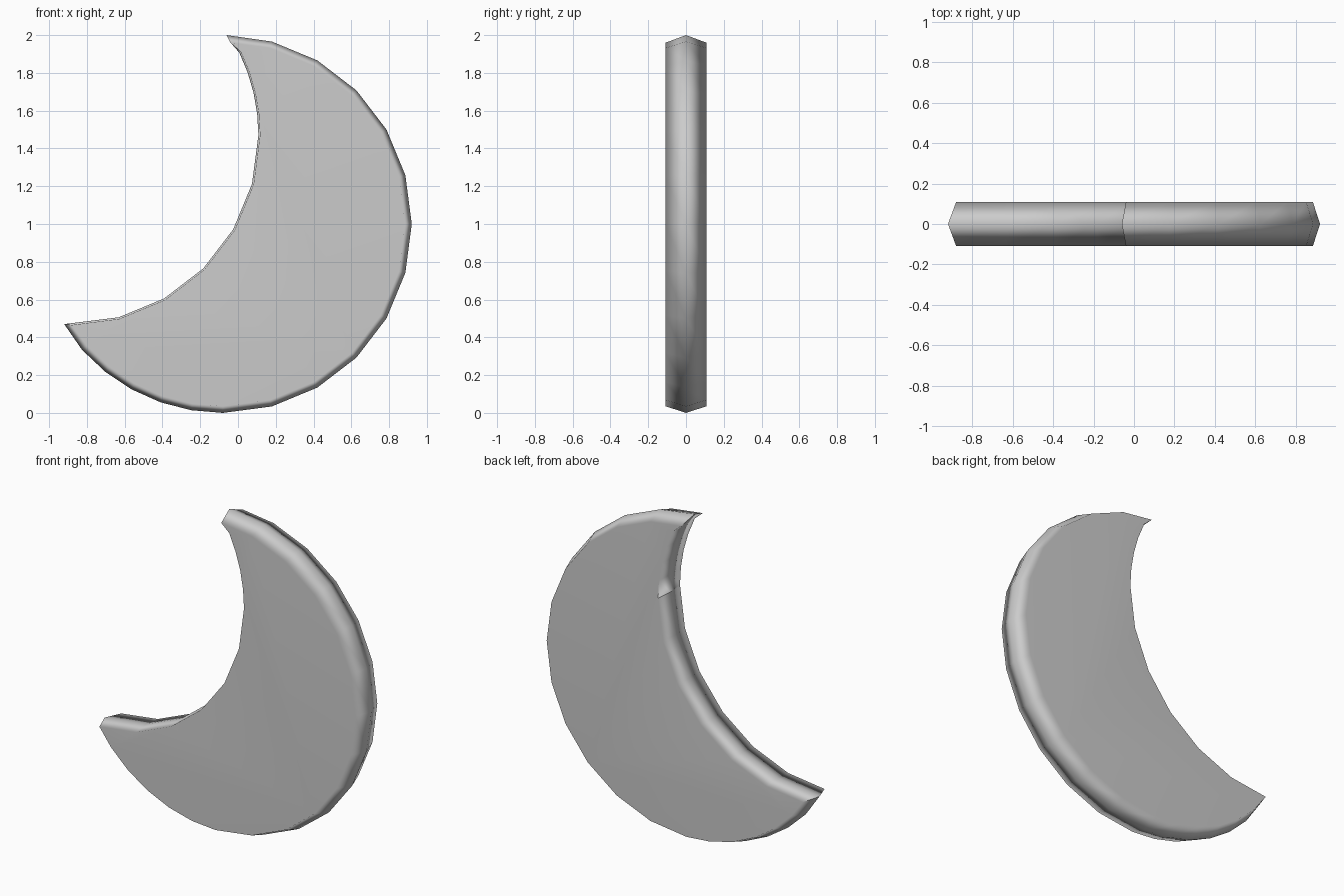
import bpy, bmesh
from math import radians, cos, sin

if "Cube" in bpy.data.objects:
    bpy.data.objects.remove(bpy.data.objects["Cube"])

# Crescent outline: two arcs joined at two pointed tips
OUTER, INNER = (-0.08, 1.0), (-0.89, 1.47)
OUT_ANGLES = [75 - 15 * i for i in range(12)] + [-90 - 9.65 * i for i in range(1, 6)]
IN_ANGLES = [-75 + 15 * i for i in range(6)] + [6.5 * i for i in range(5)]


def arc(centre, radius, angles):
    return [(centre[0] + radius * cos(radians(a)),
             centre[1] + radius * sin(radians(a))) for a in angles]


def outline(r_out, r_in, top_tip, low_tip):
    return ([top_tip] + arc(OUTER, r_out, OUT_ANGLES)
            + [low_tip] + arc(INNER, r_in, IN_ANGLES))


# Widest outline in the middle plane, slightly smaller on front and back
middle = outline(1.0, 0.998, (-0.06, 2.0), (-0.92, 0.47))
face = outline(0.965, 1.007, (-0.04, 1.96), (-0.88, 0.465))

bm = bmesh.new()
rings = [[bm.verts.new((x, y, z)) for x, z in pts]
         for y, pts in ((-0.108, face), (0, middle), (0.108, face))]
n = len(middle)
for a, b in zip(rings, rings[1:]):
    for i in range(n):
        j = (i + 1) % n
        bm.faces.new((a[i], a[j], b[j], b[i]))
bm.faces.new(rings[0])
bm.faces.new(rings[-1])
bmesh.ops.recalc_face_normals(bm, faces=bm.faces)
for f in bm.faces:
    f.smooth = True

# Sharp corners at the two tips
for ring, nxt in zip(rings, rings[1:]):
    for k in (0, len(OUT_ANGLES) + 1):
        bm.edges.get((ring[k], nxt[k])).smooth = False

mesh = bpy.data.meshes.new("crescent")
bm.to_mesh(mesh)
bm.free()
crescent = bpy.data.objects.new("crescent_moon", mesh)
bpy.context.collection.objects.link(crescent)

# Flat front and back with a softly rounded rim
wn = crescent.modifiers.new("soft_rim", 'WEIGHTED_NORMAL')
wn.keep_sharp = True
